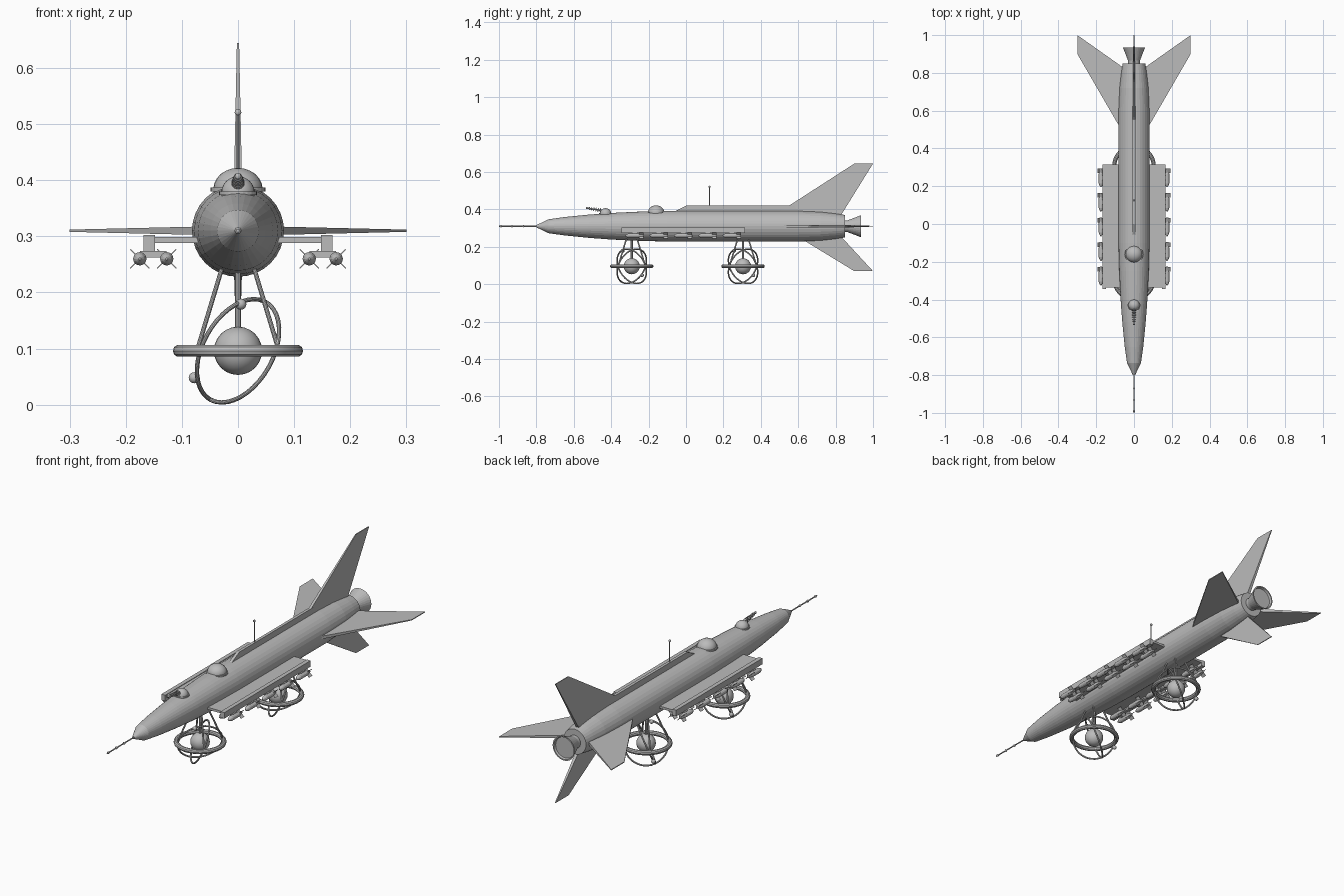
import bpy, bmesh, math
from mathutils import Vector, Matrix

cube = bpy.data.objects.get("Cube")
if cube:
    bpy.data.objects.remove(cube, do_unlink=True)

grey = bpy.data.materials.new("plain grey")
grey.use_nodes = True
grey.diffuse_color = (0.5, 0.5, 0.5, 1)
grey.node_tree.nodes["Principled BSDF"].inputs["Base Color"].default_value = (0.5, 0.5, 0.5, 1)
AXIS = 0.31


def finish(name, bm):
    bmesh.ops.recalc_face_normals(bm, faces=bm.faces)
    mesh = bpy.data.meshes.new(name)
    bm.to_mesh(mesh)
    bm.free()
    mesh.materials.append(grey)
    obj = bpy.data.objects.new(name, mesh)
    bpy.context.collection.objects.link(obj)
    return obj


def lathe(name, profile, centre=(0, 0, AXIS), sides=32):
    """Revolve (y, radius) pairs about the y direction, with end caps."""
    bm = bmesh.new()
    rings = []
    for y, r in profile:
        rings.append([bm.verts.new(Vector(centre) + Vector((
            r * math.cos(math.tau * i / sides), y, r * math.sin(math.tau * i / sides))))
            for i in range(sides)])
    for a, b in zip(rings, rings[1:]):
        for i in range(sides):
            j = (i + 1) % sides
            bm.faces.new((a[i], a[j], b[j], b[i]))
    bm.faces.new(rings[0])
    bm.faces.new(rings[-1])
    return finish(name, bm)


def box(name, lo, hi):
    lo, hi = Vector(lo), Vector(hi)
    bm = bmesh.new()
    bmesh.ops.create_cube(bm, size=1, matrix=Matrix.Translation((lo + hi) / 2) @ Matrix.Diagonal((hi - lo).to_4d()))
    return finish(name, bm)


def rod(name, a, b, r1, r2=None, sides=10):
    a, b = Vector(a), Vector(b)
    turn = (b - a).to_track_quat('Z', 'Y').to_matrix().to_4x4()
    bm = bmesh.new()
    bmesh.ops.create_cone(bm, cap_ends=True, segments=sides, radius1=r1, radius2=r1 if r2 is None else r2,
                          depth=(b - a).length, matrix=Matrix.Translation((a + b) / 2) @ turn)
    return finish(name, bm)


def ball(name, centre, r, squash=1, sides=24):
    bm = bmesh.new()
    bmesh.ops.create_uvsphere(bm, u_segments=sides, v_segments=sides // 2, radius=r,
                              matrix=Matrix.Translation(centre) @ Matrix.Diagonal((1, 1, squash, 1)))
    return finish(name, bm)


def hoop(name, centre, normal, major, minor):
    bpy.ops.mesh.primitive_torus_add(location=centre, rotation=Vector(normal).to_track_quat('Z', 'Y').to_euler(),
                                     major_radius=major, minor_radius=minor, major_segments=40, minor_segments=10)
    obj = bpy.context.object
    obj.name = name
    obj.data.materials.append(grey)
    bpy.ops.object.shade_smooth_by_angle(angle=math.radians(30))


def prism(name, outline, thick, direction):
    """Plate of (y, reach, half thickness) points standing out from the body axis."""
    out = Vector(direction)
    side = out.cross(Vector((0, 1, 0)))
    bm = bmesh.new()
    left, right = [[bm.verts.new(Vector((0, y, AXIS)) + out * r + side * s * t)
                    for (y, r), t in zip(outline, thick)] for s in (-1, 1)]
    bm.faces.new(left)
    bm.faces.new(right[::-1])
    for i in range(len(left)):
        j = (i + 1) % len(left)
        bm.faces.new((left[j], left[i], right[i], right[j]))
    return finish(name, bm)


# Body, nozzle and nose probe
lathe("fuselage", [(-0.8, 0.006), (-0.735, 0.037), (-0.65, 0.049), (-0.52, 0.062), (-0.4, 0.071), (-0.25, 0.078),
                   (-0.1, 0.082), (0.6, 0.082), (0.72, 0.077), (0.8, 0.068), (0.85, 0.06)])
lathe("nozzle", [(0.84, 0.03), (0.865, 0.032), (0.9, 0.045), (0.935, 0.059), (0.935, 0.053), (0.925, 0.05)])
rod("nose_probe", (0, -1, AXIS), (0, -0.79, AXIS), 0.003)
for y in (-0.99, -0.93, -0.87):
    ball("probe_bead", (0, y, AXIS), 0.006, sides=12)

# Tail fins
tips = {"top_fin": ((0, 0, 1), 0.335, 0.45), "bottom_fin": ((0, 0, -1), 0.24, 0.58),
        "left_fin": ((1, 0, 0), 0.3, 0.46), "right_fin": ((-1, 0, 0), 0.3, 0.46)}
for name, (way, reach, start) in tips.items():
    prism(name, [(start, 0.045), (0.9, reach), (1, reach), (0.82, 0.045)], (0.008, 0.002, 0.002, 0.008), way)

# Dorsal ridge and aerial
prism("dorsal_ridge", [(-0.07, 0.07), (-0.06, 0.08), (0, 0.11), (0.58, 0.11), (0.6, 0.07)], [0.007] * 5, (0, 0, 1))
rod("aerial", (0, 0.125, 0.41), (0, 0.125, 0.522), 0.0025)
ball("aerial_tip", (0, 0.125, 0.521), 0.006, sides=12)

# Cockpit dome and forward gun turret
ball("cockpit_dome", (0, -0.16, 0.384), 0.044, 0.86)
rod("dome_rim", (0, -0.16, 0.38), (0, -0.16, 0.387), 0.049, sides=32)
ball("turret_dome", (0, -0.43, 0.377), 0.03)
rod("turret_rim", (0, -0.43, 0.374), (0, -0.43, 0.38), 0.034, sides=24)
breech, muzzle = Vector((0, -0.44, 0.393)), Vector((0, -0.53, 0.407))
rod("gun_barrel", breech, muzzle, 0.004)
ball("gun_muzzle", muzzle, 0.006, sides=12)
for i in range(6):
    t = 0.2 + 0.13 * i
    hoop("gun_coil", breech.lerp(muzzle, t), muzzle - breech, 0.011 - 0.006 * t, 0.002)

# Weapon racks with paired missiles
for s, label in ((1, "left"), (-1, "right")):
    box(label + "_rack_plate", (min(s * 0.06, s * 0.165), -0.335, 0.288), (max(s * 0.06, s * 0.165), 0.315, 0.299))
    box(label + "_rack_rail", (min(s * 0.148, s * 0.168), -0.345, 0.273), (max(s * 0.148, s * 0.168), 0.315, 0.302))
    for k in range(5):
        y = 0.245 - 0.13 * k
        box(label + "_missile_hanger", (s * 0.151 - 0.024, y - 0.012, 0.262), (s * 0.151 + 0.024, y + 0.012, 0.274))
        for x in (s * 0.127, s * 0.175):
            lathe(label + "_missile", [(-0.05, 0.002), (-0.042, 0.008), (-0.03, 0.012), (0.02, 0.012), (0.05, 0.006)],
                  (x, y, 0.26), 12)
            for a in (1, -1):
                fin = box(label + "_missile_fins", (-0.024, -0.012, -0.001), (0.024, 0.012, 0.001))
                fin.location = (x, y + 0.036, 0.26)
                fin.rotation_euler.y = a * math.pi / 4

# Landing units: ball, flat ring, two tilted orbits with beads, and struts
for end, y in (("front", -0.29), ("rear", 0.305)):
    hub = Vector((0, y, 0.096))
    ball(end + "_hub_ball", hub, 0.043)
    hoop(end + "_flat_ring", hub, (0, 0, 1), 0.105, 0.011)
    for s in (1, -1):
        hoop(end + "_orbit_ring", hub, (0.68, s * 0.62, -0.39), 0.1, 0.004)
    ball(end + "_orbit_bead", hub + Vector((-0.078, 0.055, -0.048)), 0.01, sides=12)
    ball(end + "_orbit_bead", hub + Vector((0.005, -0.048, 0.083)), 0.01, sides=12)
    rod(end + "_centre_post", hub, (0, y, 0.25), 0.006)
    for sx in (1, -1):
        for sy in (1, -1):
            rod(end + "_strut", (sx * 0.028, y + sy * 0.028, 0.245), hub + Vector((sx * 0.073, sy * 0.073, 0)), 0.004)

# Smooth only the round pieces that read as smooth
for obj in bpy.context.collection.objects:
    if any(word in obj.name for word in ("ball", "bead", "dome")) and "rim" not in obj.name:
        for face in obj.data.polygons:
            face.use_smooth = True
